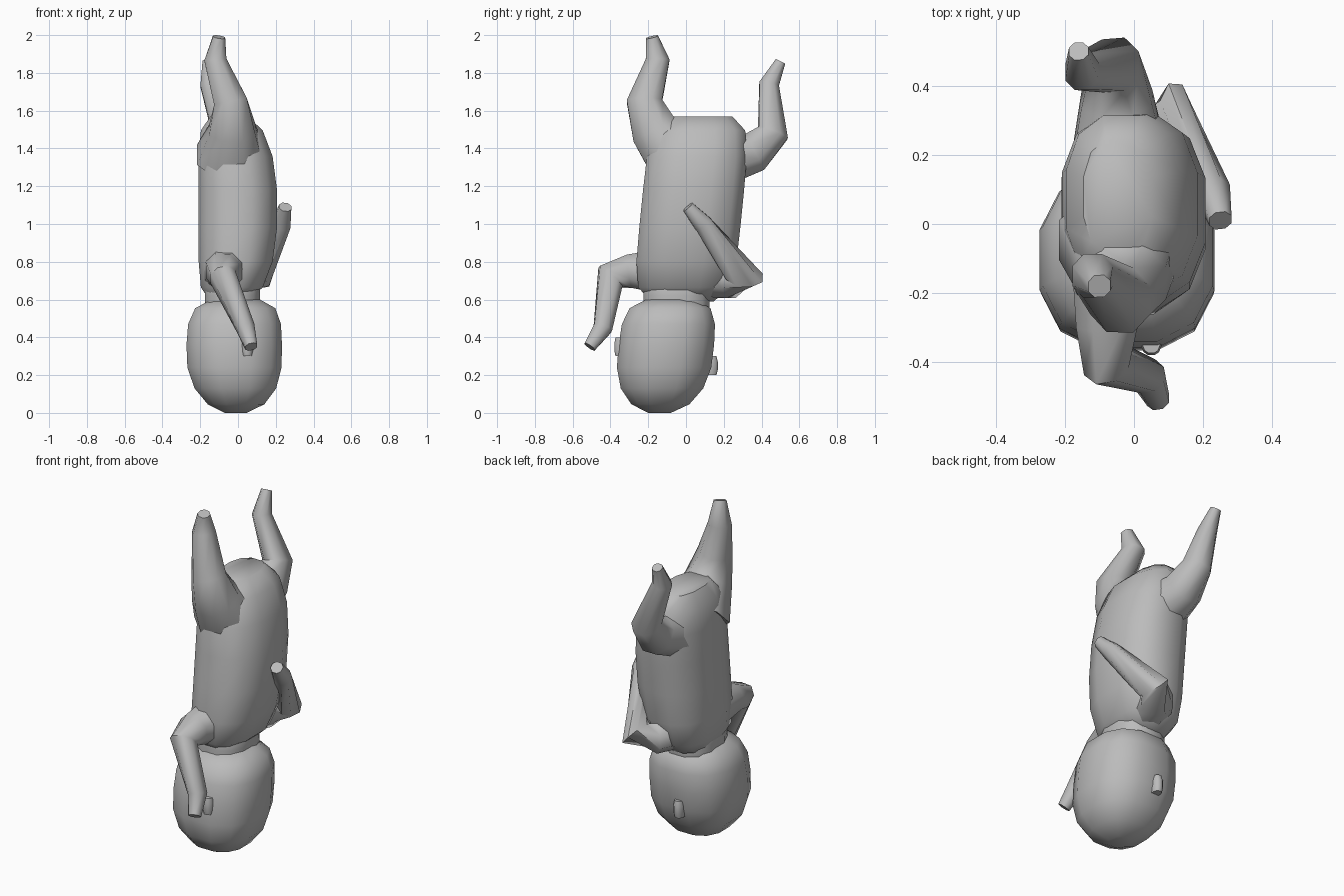
import bpy, bmesh, math
from mathutils import Vector

cube = bpy.data.objects.get("Cube")
if cube:
    bpy.data.objects.remove(cube, do_unlink=True)

shade = (.5, .5, .5, 1)
grey = bpy.data.materials.new("plain_grey")
grey.use_nodes = True
grey.diffuse_color = shade
grey.node_tree.nodes["Principled BSDF"].inputs["Base Color"].default_value = shade


def ring(center, u, v, sides, power):
    """Rounded-box cross-section spanned by the half-axes u and v."""
    points = []
    for i in range(sides):
        angle = math.tau * (i + .5) / sides
        c, s = math.cos(angle), math.sin(angle)
        across = math.copysign(abs(c) ** (2 / power), c)
        along = math.copysign(abs(s) ** (2 / power), s)
        points.append(center + u * across + v * along)
    return points


def loft(name, rings):
    """Skin a row of rings, close both ends and shade smooth."""
    bm = bmesh.new()
    rows = [[bm.verts.new(point) for point in points] for points in rings]
    for low, high in zip(rows, rows[1:]):
        for i in range(len(low)):
            bm.faces.new((low[i - 1], low[i], high[i], high[i - 1]))
    bm.faces.new(rows[0])
    bm.faces.new(rows[-1])
    bmesh.ops.recalc_face_normals(bm, faces=bm.faces)
    mesh = bpy.data.meshes.new(name)
    bm.to_mesh(mesh)
    bm.free()
    mesh.materials.append(grey)
    obj = bpy.data.objects.new(name, mesh)
    bpy.context.collection.objects.link(obj)
    bpy.ops.object.select_all(action='DESELECT')
    bpy.context.view_layer.objects.active = obj
    obj.select_set(True)
    bpy.ops.object.shade_smooth_by_angle(angle=math.radians(50))


def body(name, middle, half, belly=6, back=6, flank=6, top=1, lean=0, rows=8):
    """Rounded volume; each power sets how boxy that side's profile is."""
    x, y, z = middle
    depth, width, height = half
    rings = []
    for i in range(rows):
        level = -math.cos(math.pi * (i + .5) / rows)
        boxy = top if level > 0 else 1

        def swell(power):
            power *= boxy
            return (1 - abs(level) ** power) ** (1 / power)

        front_x = x + depth * swell(belly)
        back_x = x - depth * swell(back)
        rise = height * level / math.cos(math.pi / rows / 2)
        center = Vector(((front_x + back_x) / 2, y + lean * rise, z + rise))
        u = Vector(((front_x - back_x) / 2, 0, 0))
        v = Vector((0, width * swell(flank), 0))
        rings.append(ring(center, u, v, 12, 2.5))
    loft(name, rings)


def limb(name, thick, thin, joints):
    """Tapering tube through the joints, mitred where it bends."""
    points = [Vector(joint) for joint in joints]
    last = len(points) - 1
    rings = []
    for i, point in enumerate(points):
        arriving = (points[max(i, 1)] - points[max(i, 1) - 1]).normalized()
        leaving = (points[min(i + 1, last)] - points[min(i, last - 1)]).normalized()
        tangent = (arriving + leaving).normalized()
        radius = thick + (thin - thick) * (i / last) ** .7
        u = Vector((1, 0, 0))
        u = (u - tangent * u.dot(tangent)).normalized()
        v = tangent.cross(u) / max(tangent.dot(leaving), .6)
        rings.append(ring(point, u * radius, v * radius, 8, 2.2))
    loft(name, rings)


# Head with a round crown below and a squarer jaw above
body("head", (-.02, -.11, .3), (.26, .26, .3),
     belly=2.3, back=2, flank=2.2, top=1.8, lean=.1)
body("neck", (-.03, -.05, .6), (.15, .18, .1))

# Torso with a flat back and a rounded belly
body("torso", (0, .03, 1.08), (.215, .275, .49),
     belly=2.3, back=6, flank=5, lean=.1)

# Legs, raised
limb("front_leg", .19, .035, [
    (-.04, -.04, 1.36), (-.03, -.17, 1.5), (-.04, -.22, 1.65),
    (-.12, -.15, 1.87), (-.1, -.18, 1.99)])
limb("rear_leg", .16, .03, [
    (-.04, .14, 1.33), (-.05, .36, 1.38), (-.06, .46, 1.48),
    (-.15, .44, 1.74), (-.16, .5, 1.86)])

# Arms, bent at the elbow
limb("front_arm", .13, .035, [
    (-.06, -.12, .75), (-.08, -.3, .75), (-.08, -.4, .72),
    (.04, -.44, .45), (.07, -.51, .35)])
limb("rear_arm", .13, .035, [
    (-.02, .1, .73), (.04, .24, .7), (.12, .31, .72),
    (.23, .09, 1), (.25, .01, 1.09)])

# Ears
body("front_ear", (.05, -.34, .35), (.03, .04, .05), rows=4)
body("rear_ear", (-.05, .12, .25), (.03, .05, .05), rows=4)
